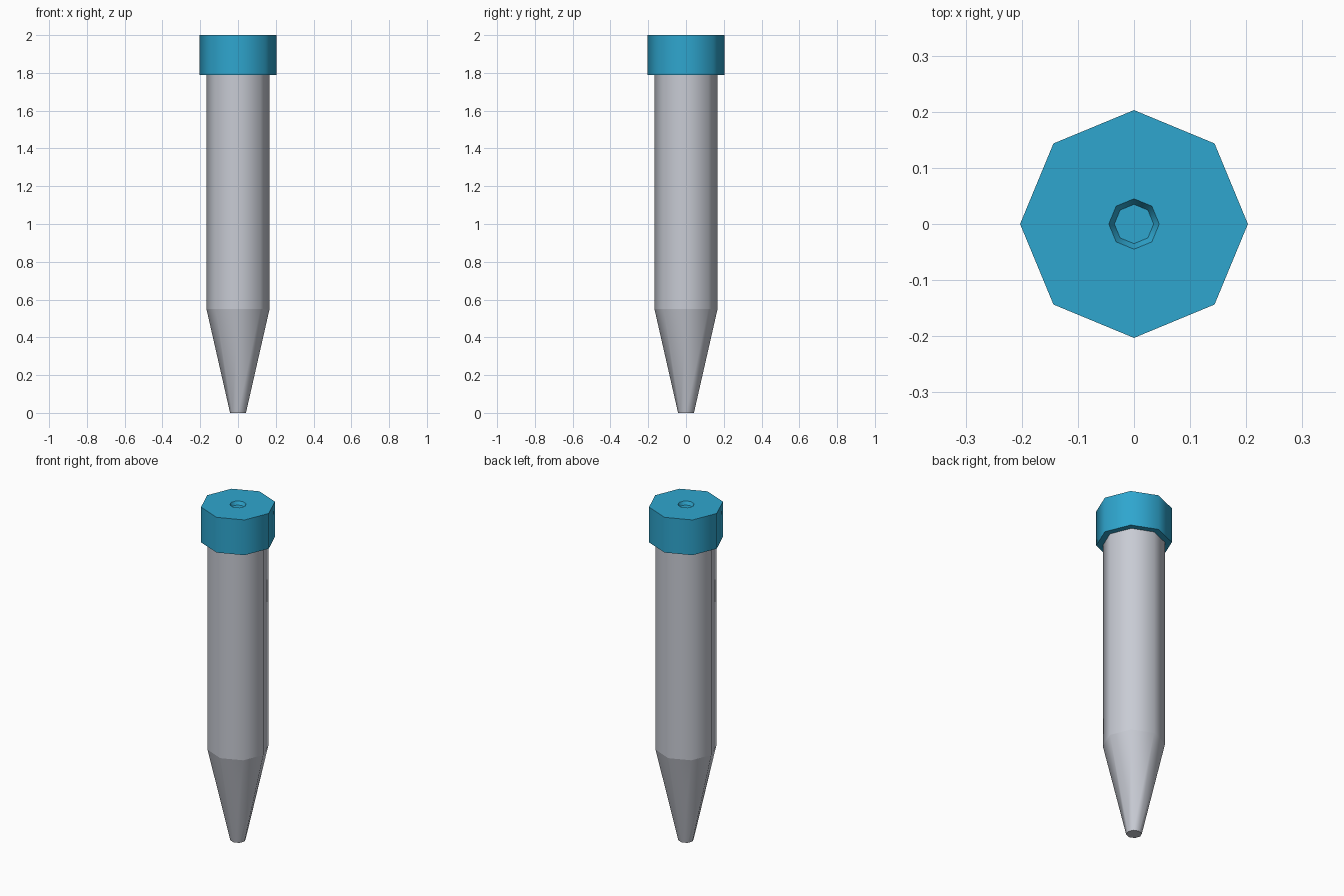
import bpy, bmesh, math

if "Cube" in bpy.data.objects:
    bpy.data.objects.remove(bpy.data.objects["Cube"])

SIDES = 8


def material(name, rgb):
    m = bpy.data.materials.new(name)
    m.diffuse_color = (*rgb, 1.0)
    m.use_nodes = True
    m.node_tree.nodes["Principled BSDF"].inputs["Base Color"].default_value = m.diffuse_color
    return m


def lathe(name, profile, mat):
    """Spin (radius, z) rings into a closed solid; only upright edges stay smooth."""
    bm = bmesh.new()
    rings = []
    for r, z in profile:
        rings.append([bm.verts.new((r * math.cos(math.tau * i / SIDES),
                                    r * math.sin(math.tau * i / SIDES), z))
                      for i in range(SIDES)])
    for a, b in zip(rings, rings[1:]):
        for i in range(SIDES):
            j = (i + 1) % SIDES
            bm.faces.new((a[i], a[j], b[j], b[i]))
    bm.faces.new(rings[0][::-1])
    bm.faces.new(rings[-1])
    bmesh.ops.recalc_face_normals(bm, faces=bm.faces)
    for f in bm.faces:
        f.smooth = True
    # ring edges are crisp
    for ring in rings:
        for i in range(SIDES):
            bm.edges.get((ring[i], ring[(i + 1) % SIDES])).smooth = False
    mesh = bpy.data.meshes.new(name)
    bm.to_mesh(mesh)
    bm.free()
    mesh.materials.append(mat)
    ob = bpy.data.objects.new(name, mesh)
    bpy.context.collection.objects.link(ob)
    return ob


grey = material("pale grey plastic", (0.58, 0.60, 0.66))
teal = material("teal plastic", (0.028, 0.38, 0.62))

# tube: blunt tip, tapered cone, straight barrel running up into the cap
lathe("tube_body", [(0.042, 0.0), (0.167, 0.55), (0.167, 1.85)], grey)

# screw cap with a small tapered dimple in its top
lathe("cap", [(0.203, 1.79), (0.203, 2.0), (0.045, 2.0), (0.035, 1.98)], teal)
